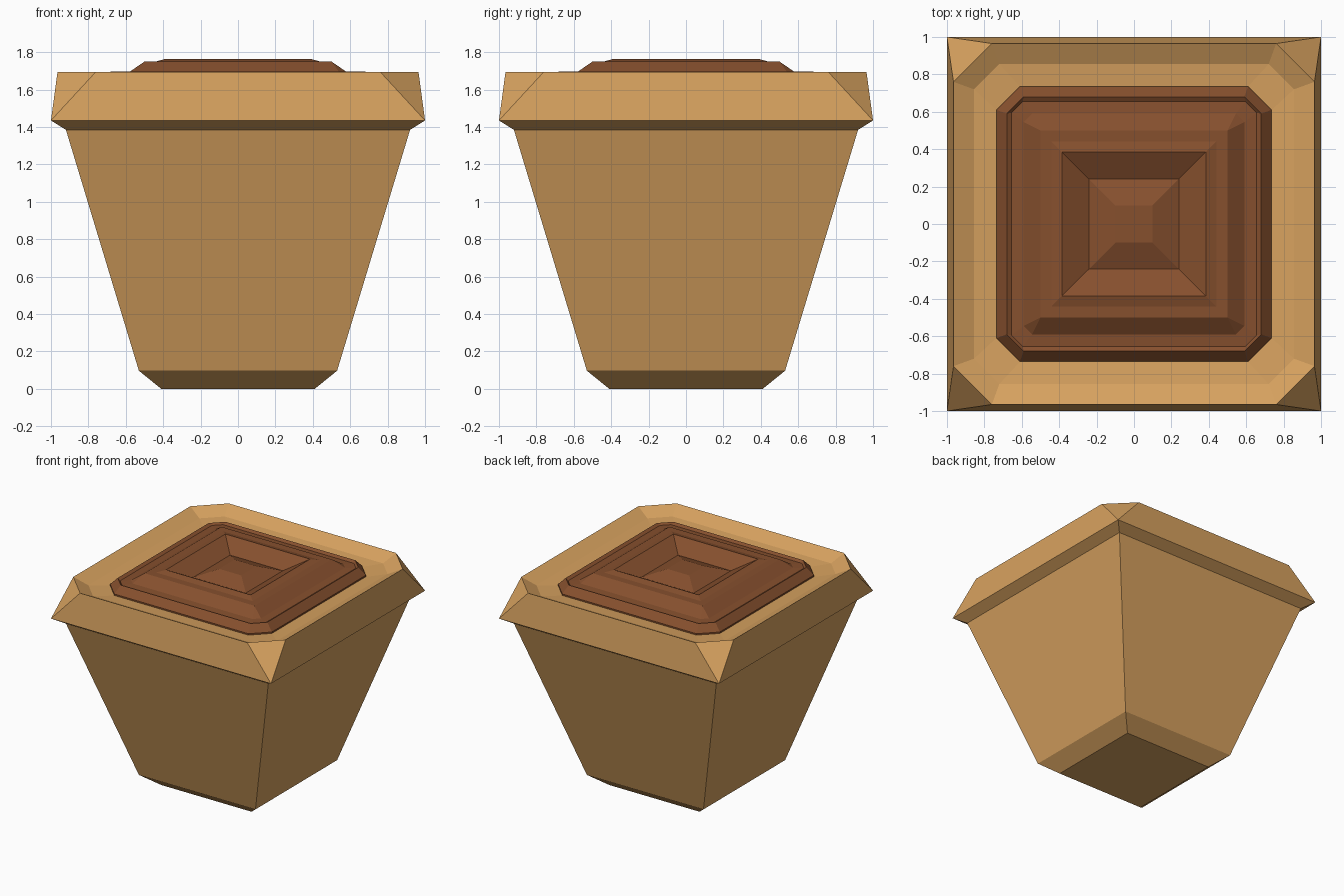
import bpy, bmesh

if "Cube" in bpy.data.objects:
    bpy.data.objects.remove(bpy.data.objects["Cube"])


def material(name, color):
    m = bpy.data.materials.new(name)
    m.diffuse_color = (*color, 1)
    m.use_nodes = True
    m.node_tree.nodes["Principled BSDF"].inputs["Base Color"].default_value = m.diffuse_color
    return m


def ring(bm, half, z, cut):
    """Square ring with its corners cut off by the given length."""
    pts = []
    x, y = half, half - cut
    for a, b in ((x, -y), (x, y), (y, x), (-y, x), (-x, y), (-x, -y), (-y, -x), (y, -x)):
        pts.append(bm.verts.new((a, b, z)))
    return pts


def stacked_rings(name, profile, mat, cap_start, cap_end):
    bm = bmesh.new()
    rings = [ring(bm, *p) for p in profile]
    for lo, hi in zip(rings, rings[1:]):
        for i in range(8):
            j = (i + 1) % 8
            bm.faces.new((lo[i], lo[j], hi[j], hi[i]))
    if cap_start:
        bm.faces.new(rings[0][::-1])
    if cap_end:
        bm.faces.new(rings[-1])
    # square rings have doubled corners; welding turns those quads into triangles
    bmesh.ops.remove_doubles(bm, verts=bm.verts[:], dist=1e-4)
    me = bpy.data.meshes.new(name)
    bm.to_mesh(me)
    bm.free()
    me.materials.append(mat)
    ob = bpy.data.objects.new(name, me)
    bpy.context.collection.objects.link(ob)
    return ob


clay = material("clay", (0.68, 0.36, 0.115))
earth = material("earth", (0.24, 0.08, 0.027))

# Pot: foot, tapered body, collar, chamfered rim, dished top (half width, z, corner cut)
stacked_rings("pot", [
    (0.41, 0.0, 0), (0.53, 0.097, 0), (0.92, 1.385, 0), (1.0, 1.435, 0),
    (0.965, 1.695, 0.205), (0.855, 1.64, 0.135), (0.72, 1.625, 0.125),
], clay, True, True)

# Soil: outer lip, groove, stepped mound, hollow and low centre peak
stacked_rings("soil", [
    (0.735, 1.628, 0.125), (0.735, 1.64, 0.125), (0.68, 1.698, 0.09),
    (0.655, 1.683, 0.06), (0.59, 1.688, 0.045), (0.5, 1.75, 0),
    (0.44, 1.75, 0), (0.385, 1.765, 0), (0.24, 1.686, 0), (0.1, 1.74, 0),
], earth, False, True)
